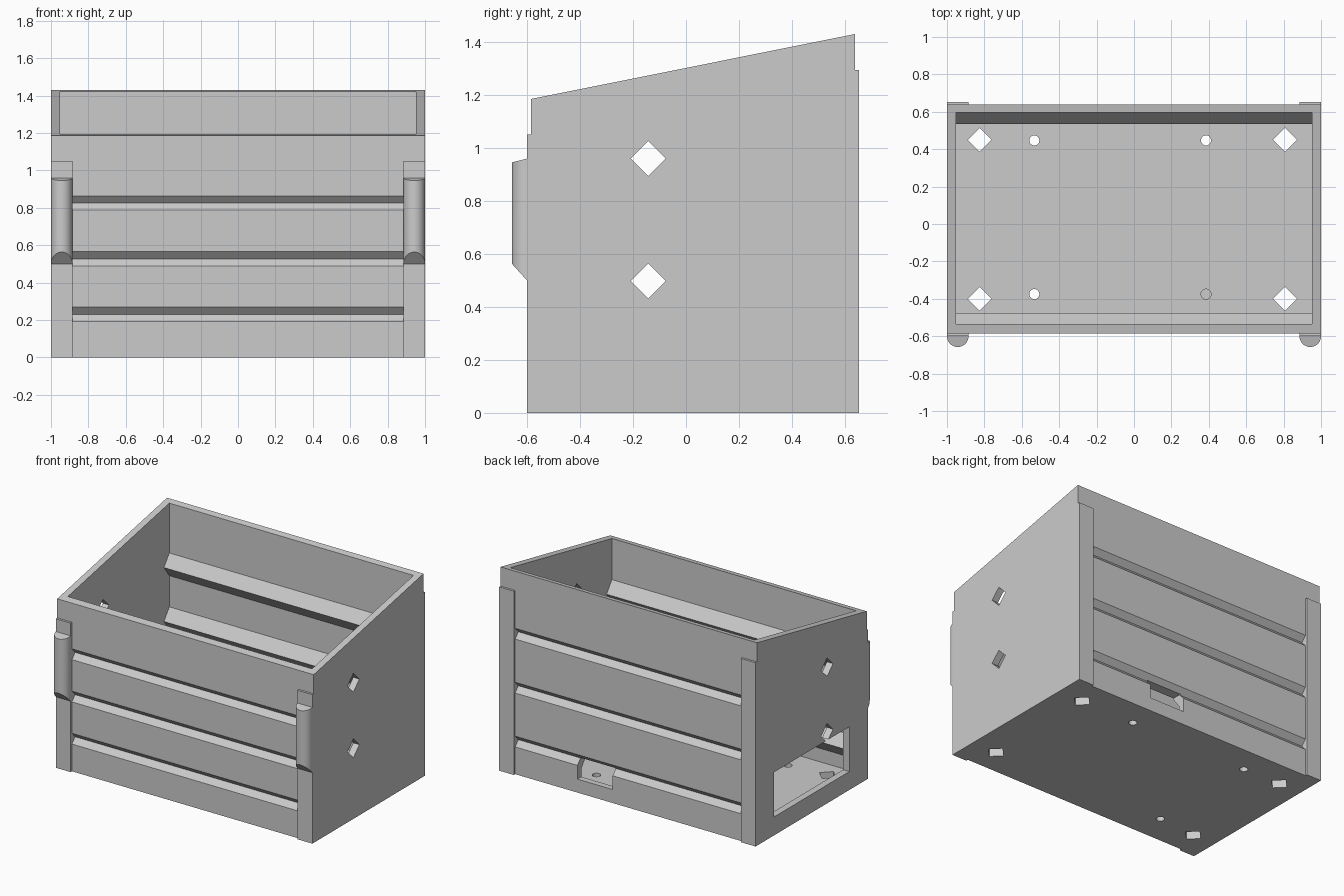
import bpy, bmesh, math
from mathutils import Vector

if "Cube" in bpy.data.objects:
    bpy.data.objects.remove(bpy.data.objects["Cube"])

grey = bpy.data.materials.new("plain_grey")
grey.use_nodes = True
grey.diffuse_color = (0.6, 0.6, 0.6, 1)
grey.node_tree.nodes["Principled BSDF"].inputs["Base Color"].default_value = (0.6, 0.6, 0.6, 1)

FRONT, BACK = -0.585, 0.638
IN_FRONT, IN_BACK, IN_X = -0.535, 0.595, 0.952
FLOOR = 0.055
POST = 0.885
FRONT_RIBS = (0.23, 0.527, 0.825)
BACK_RIBS = (0.23, 0.61, 0.99)


def make(name, start, end):
    """Solid between two matching rings of points."""
    bm = bmesh.new()
    a = [bm.verts.new(p) for p in start]
    b = [bm.verts.new(p) for p in end]
    bm.faces.new(a)
    bm.faces.new(b)
    for i in range(len(a)):
        j = (i + 1) % len(a)
        bm.faces.new((a[i], a[j], b[j], b[i]))
    bmesh.ops.recalc_face_normals(bm, faces=bm.faces)
    mesh = bpy.data.meshes.new(name)
    bm.to_mesh(mesh)
    bm.free()
    mesh.materials.append(grey)
    obj = bpy.data.objects.new(name, mesh)
    bpy.context.collection.objects.link(obj)
    return obj


def along_x(name, profile, x0, x1):
    return make(name, [(x0, y, z) for y, z in profile], [(x1, y, z) for y, z in profile])


def along_z(name, profile, z0, z1):
    return make(name, [(x, y, z0) for x, y in profile], [(x, y, z1) for x, y in profile])


def rect(a0, a1, b0, b1):
    return [(a0, b0), (a1, b0), (a1, b1), (a0, b1)]


def ring(a, b, r, n):
    return [(a + r * math.cos(math.tau * i / n), b + r * math.sin(math.tau * i / n)) for i in range(n)]


# Box with sloping top
box = along_x("box_body", [(FRONT, 0), (BACK, 0), (BACK, 1.43), (FRONT, 1.185)], -1, 1)

cutters = []

# Hollow interior, leaving ridges on the front and back walls
void = [(IN_FRONT, FLOOR)]
for z in FRONT_RIBS:
    void += [(IN_FRONT, z - 0.08), (IN_FRONT + 0.06, z), (IN_FRONT, z + 0.08)]
void += [(IN_FRONT, 1.6), (IN_BACK, 1.6)]
for z in reversed(BACK_RIBS):
    void += [(IN_BACK, z + 0.08), (IN_BACK - 0.06, z), (IN_BACK, z - 0.08)]
void.append((IN_BACK, FLOOR))
cutters.append(along_x("void_cutter", void, -IN_X, IN_X))

# Outer V grooves between the corner posts
for wall, inward, ribs in ((FRONT, 1, FRONT_RIBS), (BACK, -1, BACK_RIBS)):
    for z in ribs:
        out = wall - inward * 0.02
        groove = [(out, z - 0.038), (wall, z - 0.038), (wall + inward * 0.035, z),
                  (wall, z + 0.038), (out, z + 0.038)]
        cutters.append(along_x("groove_cutter", groove, -POST, POST))

# Diamond holes through both side walls
for z in (0.498, 0.96):
    cutters.append(along_x("side_hole_cutter", ring(-0.143, z, 0.066, 4), -1.1, 1.1))

# Diamond and round holes in the floor, one round hole blind
for y in (0.45, -0.4):
    for x in (-0.825, 0.808):
        cutters.append(along_z("floor_diamond_cutter", ring(x, y, 0.064, 4), -0.1, 0.1))
for y in (0.447, -0.375):
    for x in (-0.533, 0.385):
        bottom = 0.02 if x > 0 and y < 0 else -0.1
        cutters.append(along_z("floor_hole_cutter", ring(x, y, 0.027, 24), bottom, 0.1))

# Side window and small slot in the back wall
cutters.append(along_x("window_cutter", rect(-0.39, 0.45, 0.13, 0.445), -1.1, -0.9))
cutters.append(along_z("slot_cutter", rect(0.125, 0.4, 0.4, 0.7), 0.095, 0.235))

for c in cutters:
    mod = box.modifiers.new("cut", "BOOLEAN")
    mod.operation, mod.solver, mod.object = "DIFFERENCE", "EXACT", c
baked = bpy.data.meshes.new_from_object(box.evaluated_get(bpy.context.evaluated_depsgraph_get()))
box.modifiers.clear()
box.data = baked
for c in cutters:
    bpy.data.objects.remove(c)

for side, s in (("left", 1), ("right", -1)):
    # Corner posts
    x0, x1 = sorted((s * POST, s))
    along_z(f"front_post_{side}", rect(x0, x1, -0.6, FRONT), 0, 1.05)
    along_z(f"back_post_{side}", rect(x0, x1, BACK, 0.653), 0, 1.295)

    # Half-round hooks with slanted ends
    r = (1 - POST) / 2
    arc = [(s * (1 - r) - r * math.cos(math.pi * i / 24), -r * math.sin(math.pi * i / 24)) for i in range(25)]
    hook = make(f"front_hook_{side}",
                [(x, -0.6 + d, 0.5 - d * 1.1) for x, d in arc],
                [(x, -0.6 + d, 0.96 + d * 0.25) for x, d in arc])
    bpy.ops.object.select_all(action="DESELECT")
    hook.select_set(True)
    bpy.context.view_layer.objects.active = hook
    bpy.ops.object.shade_smooth_by_angle(angle=math.radians(30))
